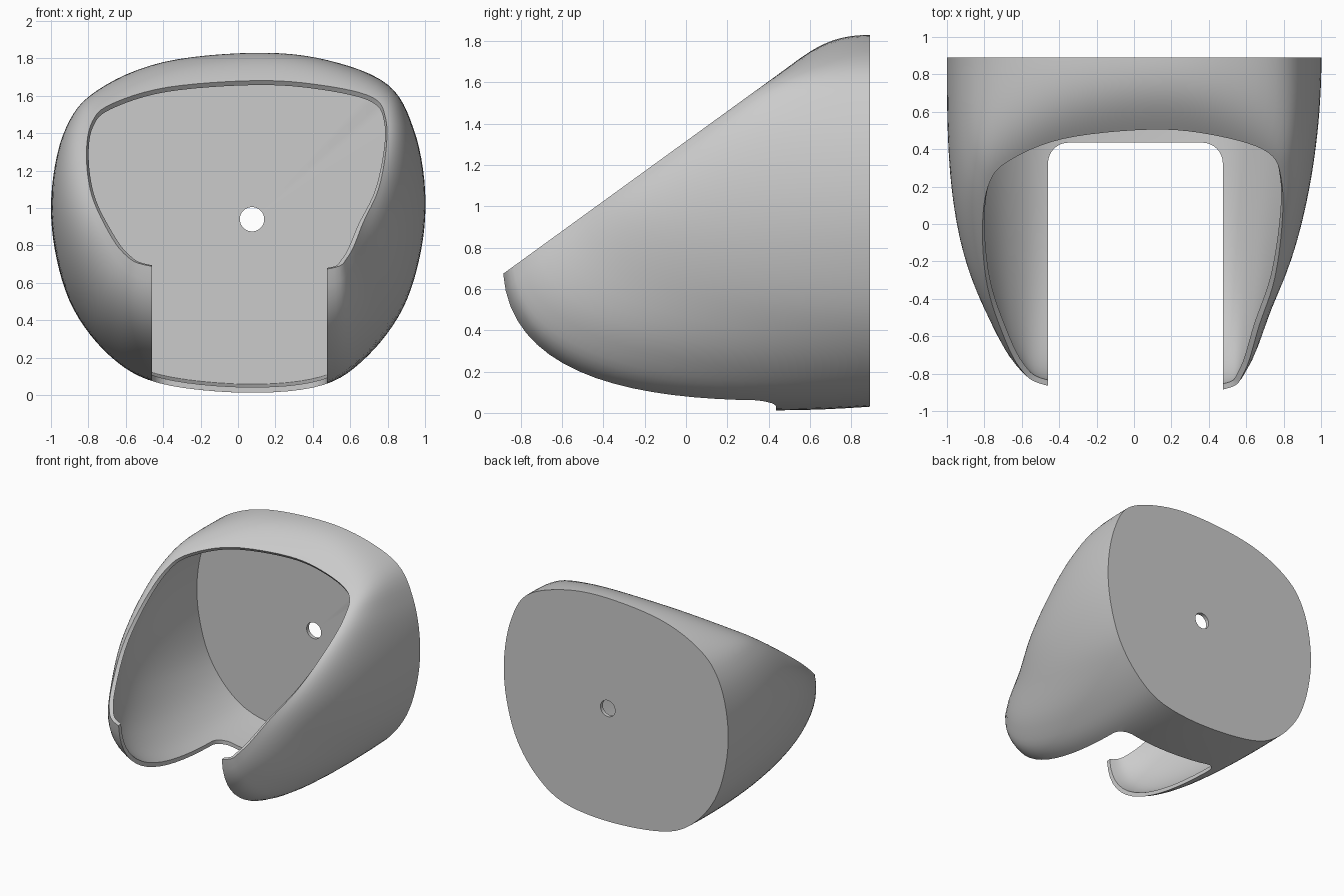
import bpy, bmesh, math
from mathutils import Vector

if "Cube" in bpy.data.objects:
    bpy.data.objects.remove(bpy.data.objects["Cube"])

BACK_Y = 0.89
HOLE = Vector((0.075, BACK_Y, 0.94))
SUB, STEPS = 6, 22

# Stations round the shell: back outline x,z | rim x,y on the slanted plane | rim handle x,y,z
STATIONS = [
    (0.10, 1.83, 0.10, 0.505, 0.00, 0.13, 0.10),
    (-0.40, 1.78, -0.38, 0.455, -0.03, 0.13, 0.10),
    (-0.75, 1.63, -0.68, 0.33, -0.12, 0.10, 0.06),
    (-0.92, 1.42, -0.78, 0.20, -0.15, 0.06, 0.02),
    (-0.995, 1.10, -0.81, -0.02, -0.19, 0.03, -0.05),
    (-0.98, 0.78, -0.79, -0.30, -0.20, 0.03, -0.14),
    (-0.88, 0.46, -0.72, -0.54, -0.18, 0.03, -0.28),
    (-0.68, 0.21, -0.61, -0.77, -0.13, 0.04, -0.45),
    (-0.42, 0.08, -0.46, -0.865, -0.01, 0.05, -0.63),
    (0.05, 0.03, 0.00, -0.92, 0.00, 0.05, -0.63),
    (0.45, 0.07, 0.475, -0.885, 0.02, 0.05, -0.63),
    (0.69, 0.21, 0.59, -0.79, 0.10, 0.04, -0.45),
    (0.88, 0.46, 0.67, -0.54, 0.13, 0.03, -0.28),
    (0.98, 0.78, 0.75, -0.30, 0.14, 0.03, -0.14),
    (1.00, 1.10, 0.79, -0.02, 0.14, 0.03, -0.05),
    (0.94, 1.42, 0.79, 0.22, 0.12, 0.06, 0.02),
    (0.80, 1.66, 0.72, 0.38, 0.09, 0.10, 0.06),
    (0.48, 1.79, 0.45, 0.47, 0.03, 0.13, 0.10),
]


def smooth_loop(rows):
    """Closed spline through the stations."""
    n, out = len(rows), []
    for i in range(n):
        p = [rows[(i + k) % n] for k in (-1, 0, 1, 2)]
        for s in range(SUB):
            t = s / SUB
            out.append([0.5 * (2 * b + (c - a) * t + (2 * a - 5 * b + 4 * c - d) * t * t
                               + (3 * b - a - 3 * c + d) * t ** 3) for a, b, c, d in zip(*p)])
    return out


def column(row):
    """Points from the hole, over the back plate, along the side to the rim."""
    bx, bz, rx, ry, dx, dy, dz = row
    back = Vector((bx, BACK_Y, bz))
    rim = Vector((rx, ry, 0.67 + (ry + 0.89) * 0.725))
    low = max(0.0, 1 - bz / 0.4)
    h1 = back + Vector((0, -0.42 * (BACK_Y - ry), -0.06 * low))
    h2 = rim + Vector((dx, dy, dz))
    pts = [HOLE + (back - HOLE).normalized() * 0.065]
    for j in range(STEPS + 1):
        t = j / STEPS
        u = 1 - t
        pts.append(back * u ** 3 + h1 * 3 * u * u * t + h2 * 3 * u * t * t + rim * t ** 3)
    return pts


def make_object(name, bm):
    me = bpy.data.meshes.new(name)
    bm.to_mesh(me)
    bm.free()
    ob = bpy.data.objects.new(name, me)
    bpy.context.collection.objects.link(ob)
    return ob


# Shell surface with back plate and hole
bm = bmesh.new()
cols = [[bm.verts.new(p) for p in column(r)] for r in smooth_loop(STATIONS)]
for i, a in enumerate(cols):
    b = cols[(i + 1) % len(cols)]
    for j in range(len(a) - 1):
        bm.faces.new((a[j], a[j + 1], b[j + 1], b[j]))
bm.normal_update()
bm.faces.ensure_lookup_table()
if bm.faces[0].normal.y < 0:
    bmesh.ops.reverse_faces(bm, faces=bm.faces[:])
shell = make_object("shell", bm)

# Slot cutter: open to the front, rounded at the back corners
x0, x1, y1, r = -0.46, 0.475, 0.435, 0.11
outline = [(x0, -1.5), (x1, -1.5)]
for cx, start in ((x1 - r, 0), (x0 + r, 90)):
    for k in range(9):
        a = math.radians(start + 90 * k / 8)
        outline.append((cx + r * math.cos(a), y1 - r + r * math.sin(a)))
bm = bmesh.new()
face = bm.faces.new([bm.verts.new((x, y, -0.5)) for x, y in outline])
ext = bmesh.ops.extrude_face_region(bm, geom=[face])
bmesh.ops.translate(bm, vec=(0, 0, 1.7),
                    verts=[g for g in ext["geom"] if isinstance(g, bmesh.types.BMVert)])
bmesh.ops.recalc_face_normals(bm, faces=bm.faces[:])
cutter = make_object("slot_cutter", bm)
cutter.hide_render = True

# Wall thickness and slot
sol = shell.modifiers.new("wall", 'SOLIDIFY')
sol.thickness = 0.03
sol.offset = -1
sol.use_even_offset = True
cut = shell.modifiers.new("slot", 'BOOLEAN')
cut.operation = 'DIFFERENCE'
cut.solver = 'EXACT'
cut.object = cutter

bpy.ops.object.select_all(action='DESELECT')
shell.select_set(True)
bpy.context.view_layer.objects.active = shell
for name in ("wall", "slot"):
    bpy.ops.object.modifier_apply(modifier=name)
bpy.data.objects.remove(cutter)
bpy.ops.object.shade_smooth_by_angle(angle=math.radians(35))

grey = bpy.data.materials.new("plain_grey")
grey.diffuse_color = (0.6, 0.6, 0.6, 1)
grey.use_nodes = True
grey.node_tree.nodes["Principled BSDF"].inputs["Base Color"].default_value = grey.diffuse_color
shell.data.materials.clear()
shell.data.materials.append(grey)
